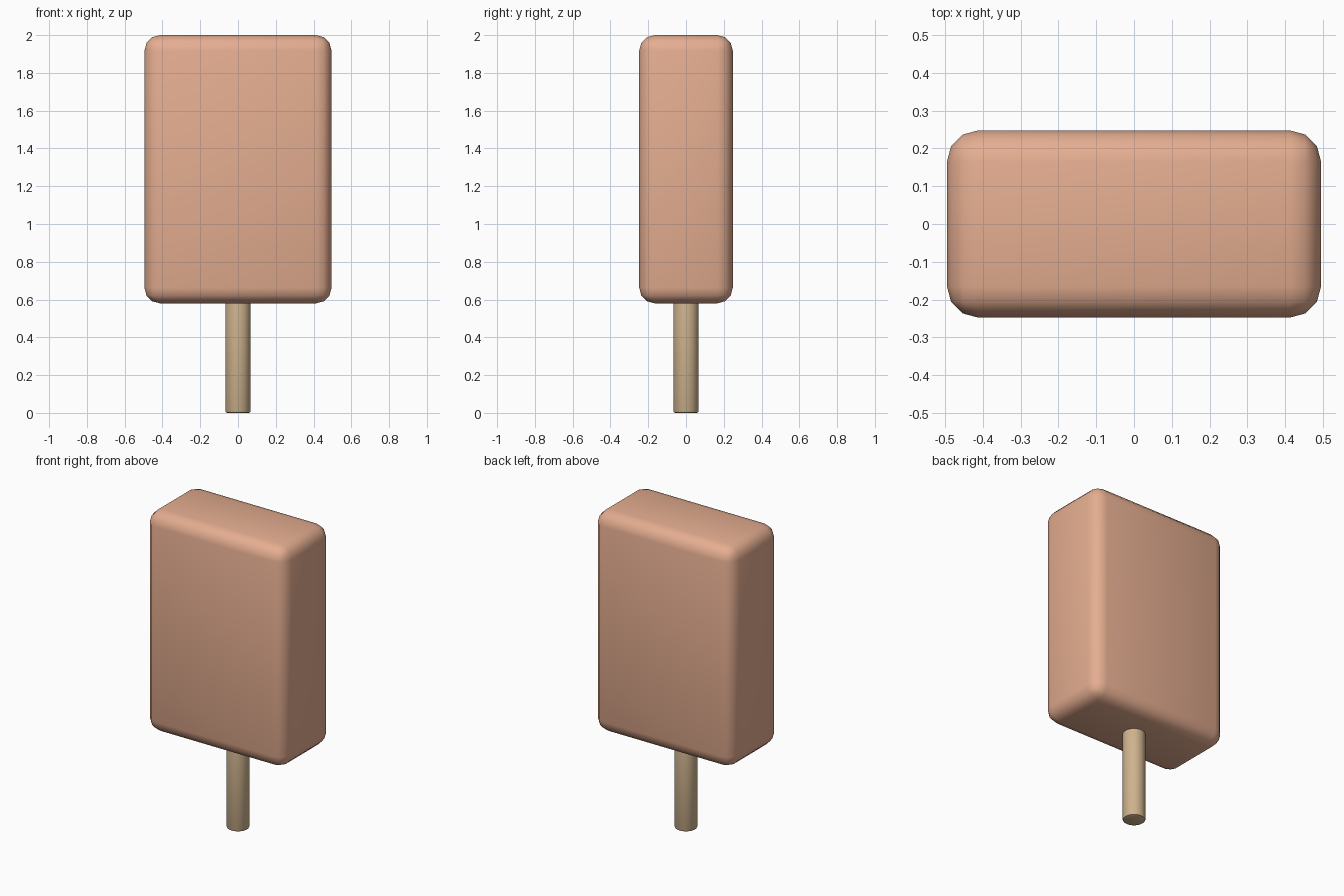
import bpy

if "Cube" in bpy.data.objects:
    bpy.data.objects.remove(bpy.data.objects["Cube"])


def finish(obj, name, color, bevel, segments):
    """Name, colour, round the edges and smooth a part."""
    obj.name = name
    mat = bpy.data.materials.new(name + "_color")
    mat.diffuse_color = color
    mat.use_nodes = True
    mat.node_tree.nodes["Principled BSDF"].inputs["Base Color"].default_value = mat.diffuse_color
    obj.data.materials.append(mat)
    mod = obj.modifiers.new("rounded_edges", 'BEVEL')
    mod.width = bevel
    mod.segments = segments
    mod.limit_method = 'ANGLE'
    bpy.ops.object.transform_apply(location=False, rotation=False, scale=True)
    bpy.ops.object.modifier_apply(modifier=mod.name)
    bpy.ops.object.shade_smooth_by_angle()


# Frozen block with rounded edges
bottom, top = 0.58, 2.0
bpy.ops.mesh.primitive_cube_add(size=1, location=(0, 0, (bottom + top) / 2))
block = bpy.context.object
block.scale = (0.99, 0.495, top - bottom)
finish(block, "ice_block", (0.78, 0.42, 0.28, 1), 0.082, 3)

# Round wooden stick, pushed a little way into the block
stick_top = 0.8
bpy.ops.mesh.primitive_cylinder_add(vertices=32, radius=0.067, depth=stick_top,
                                    location=(0, 0, stick_top / 2))
finish(bpy.context.object, "stick", (0.62, 0.45, 0.27, 1), 0.01, 2)
